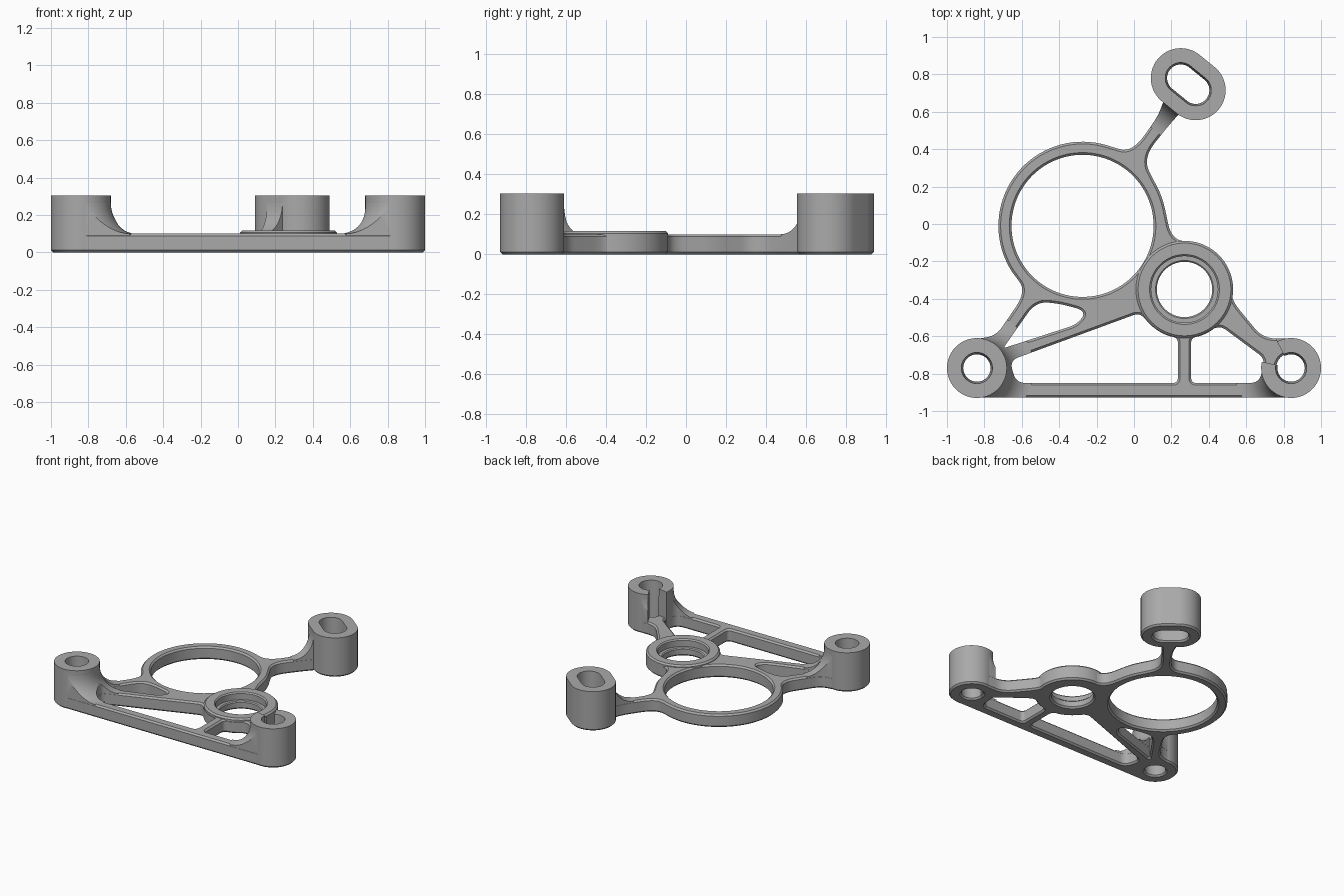
import bpy, bmesh
from math import cos, sin, pi, radians
from mathutils import Vector

if "Cube" in bpy.data.objects:
    bpy.data.objects.remove(bpy.data.objects["Cube"])

# Single grey metal
metal = bpy.data.materials.new("grey metal")
metal.use_nodes = True
metal.diffuse_color = (0.4, 0.4, 0.4, 1)
metal.node_tree.nodes["Principled BSDF"].inputs["Base Color"].default_value = (0.4, 0.4, 0.4, 1)

PLATE, TOP, CHAMFER = 0.10, 0.305, 0.012
LEFT, RIGHT = Vector((-0.84, -0.77)), Vector((0.84, -0.77))
SLOT_A, SLOT_B = Vector((0.25, 0.78)), Vector((0.33, 0.715))
RING, HUB = Vector((-0.275, -0.01)), Vector((0.27, -0.35))


def arc(c, r, a0, a1):
    n = max(3, int(abs(a1 - a0) / 4))
    angles = [radians(a0 + (a1 - a0) * i / n) for i in range(n + 1)]
    return [(c.x + r * cos(a), c.y + r * sin(a), 0) for a in angles]


def rounded(points):
    """Turn (x, y, cut) corners into a polyline with rounded bends."""
    out = []
    for i, (x, y, cut) in enumerate(points):
        p = Vector((x, y))
        if not cut:
            out.append(p)
            continue
        ends = []
        for q in (points[i - 1], points[(i + 1) % len(points)]):
            d = Vector(q[:2]) - p
            ends.append(p + d.normalized() * min(cut, d.length * 0.49))
        for k in range(9):
            t = k / 8
            out.append(ends[0] * (1 - t) ** 2 + p * 2 * t * (1 - t) + ends[1] * t * t)
    return out


def finish(name, bm):
    bmesh.ops.remove_doubles(bm, verts=bm.verts, dist=0.0004)
    bmesh.ops.recalc_face_normals(bm, faces=bm.faces)
    mesh = bpy.data.meshes.new(name)
    bm.to_mesh(mesh)
    bm.free()
    obj = bpy.data.objects.new(name, mesh)
    bpy.context.collection.objects.link(obj)
    mesh.materials.clear()
    mesh.materials.append(metal)
    return obj


def smooth(obj):
    bpy.ops.object.select_all(action='DESELECT')
    obj.select_set(True)
    bpy.context.view_layer.objects.active = obj
    bpy.ops.object.shade_smooth_by_angle(angle=radians(30))


def slab(name, loops, height, chamfer):
    """Flat filled outline with holes, extruded up from the ground."""
    curve = bpy.data.curves.new(name, 'CURVE')
    curve.dimensions, curve.fill_mode = '2D', 'BOTH'
    curve.extrude = height / 2 - chamfer
    curve.bevel_depth, curve.bevel_resolution, curve.offset = chamfer, 0, -chamfer
    for loop in loops:
        pts = rounded(loop)
        pts = [p for i, p in enumerate(pts) if (p - pts[i - 1]).length > 0.001]
        spline = curve.splines.new('POLY')
        spline.points.add(len(pts) - 1)
        for sp, p in zip(spline.points, pts):
            sp.co = (p.x, p.y, 0, 1)
        spline.use_cyclic_u = True
    temp = bpy.data.objects.new(name + "_outline", curve)
    bpy.context.collection.objects.link(temp)
    bpy.context.view_layer.update()
    mesh = bpy.data.meshes.new_from_object(temp.evaluated_get(bpy.context.evaluated_depsgraph_get()))
    bpy.data.objects.remove(temp)
    bm = bmesh.new()
    bm.from_mesh(mesh)
    bmesh.ops.translate(bm, verts=bm.verts, vec=(0, 0, height / 2))
    return finish(name, bm)


def turned(name, profile, stations, closed=True):
    """Sweep a closed (radius, z) profile round a list of (centre, angle)."""
    bm = bmesh.new()
    rows = [[bm.verts.new((c.x + r * cos(a), c.y + r * sin(a), z)) for r, z in profile]
            for c, a in stations]
    m = len(profile)
    for i in range(len(rows) if closed else len(rows) - 1):
        a, b = rows[i], rows[(i + 1) % len(rows)]
        for j in range(m):
            k = (j + 1) % m
            bm.faces.new((a[j], b[j], b[k], a[k]))
    if not closed:
        bm.faces.new(rows[0])
        bm.faces.new(rows[-1])
    return finish(name, bm)


def circle(c, a0=0, a1=360, n=72):
    last = n if a1 - a0 == 360 else n + 1
    return [(c, radians(a0 + (a1 - a0) * i / n)) for i in range(last)]


# Stations round the slotted boss: two half turns joined by straight sides
axis = (SLOT_B - SLOT_A).normalized()
lean = Vector((1, 0)).angle_signed(axis) * -1
stadium = [(c, lean + start + pi * i / 32)
           for c, start in ((SLOT_B, -pi / 2), (SLOT_A, pi / 2)) for i in range(33)]

# Web plate: outer outline followed by its openings
outline = (arc(LEFT, 0.158, 85, 270) + arc(RIGHT, 0.158, 270, 450)
           + [(0.69, -0.612, 0.07), (0.54, -0.43, 0.05)]
           + arc(HUB, 0.255, -8, 80) + [(0.20, -0.08, 0.12)]
           + arc(RING, 0.45, 12, 28) + [(0.045, 0.35, 0.11), (0.18, 0.52, 0.05)]
           + [(0.26, 0.61, 0), (0.17, 0.69, 0), (0.13, 0.58, 0.05), (-0.01, 0.38, 0.12)]
           + arc(RING, 0.45, 73, 213) + [(-0.575, -0.36, 0.10), (-0.735, -0.595, 0.06)])
small_window = [(-0.70, -0.665, 0.02), (-0.525, -0.415, 0.08), (-0.40, -0.425, 0.06),
                (-0.255, -0.465, 0.06), (-0.30, -0.535, 0.05)]
long_window = ([(-0.665, -0.73, 0.05), (0.03, -0.475, 0.04)] + arc(HUB, 0.262, 222, 252)
               + [(0.235, -0.61, 0.03), (0.235, -0.85, 0.03), (-0.63, -0.85, 0.05)])
corner_window = ([(0.305, -0.85, 0.03), (0.305, -0.61, 0.03)] + arc(HUB, 0.262, 288, 308)
                 + [(0.47, -0.55, 0.03), (0.70, -0.72, 0.04), (0.67, -0.85, 0.05)])
bores = [arc(c, r, 0, 360)[:-1] for c, r in
         ((RING, 0.38), (HUB, 0.20), (LEFT, 0.10), (RIGHT, 0.08))]
loops = [outline, small_window, long_window, corner_window] + bores
smooth(slab("web_plate", loops, PLATE, CHAMFER))

# Bearing hub with a counterbored seat
smooth(turned("bearing_hub", [(0.16, 0), (0.248, 0), (0.26, 0.012), (0.26, 0.105), (0.248, 0.117),
                              (0.187, 0.117), (0.178, 0.108), (0.178, 0.06), (0.155, 0.06),
                              (0.148, 0.053), (0.148, 0.012)], circle(HUB)))

# Mounting posts, the right one split by an open gap, with flared feet
post = [(0.084, 0), (0.148, 0), (0.16, 0.012), (0.16, TOP), (0.083, TOP), (0.073, 0.012)]
flare = [(0.12, 0.089), (0.305, 0.089), (0.305, PLATE)]
for i in range(1, 11):
    a = pi / 2 * i / 10
    flare.append((0.305 - 0.145 * sin(a), PLATE + 0.165 * (1 - cos(a))))
flare.append((0.12, PLATE + 0.165))

prism = slab("flare_trim", loops, 0.4, 0)
mounts = (("left", circle(LEFT), True),
          ("right", circle(RIGHT, 168, 478), False),
          ("slotted", stadium, True))
for label, stations, closed in mounts:
    smooth(turned(label + "_post", post, stations, closed))
    foot = turned(label + "_post_flare", flare, stations, closed)
    trim = foot.modifiers.new("trim", 'BOOLEAN')
    trim.operation, trim.object, trim.solver = 'INTERSECT', prism, 'EXACT'
    bpy.context.view_layer.update()
    foot_mesh = bpy.data.meshes.new_from_object(
        foot.evaluated_get(bpy.context.evaluated_depsgraph_get()))
    foot.modifiers.clear()
    foot.data = foot_mesh
    smooth(foot)
bpy.data.objects.remove(prism)
